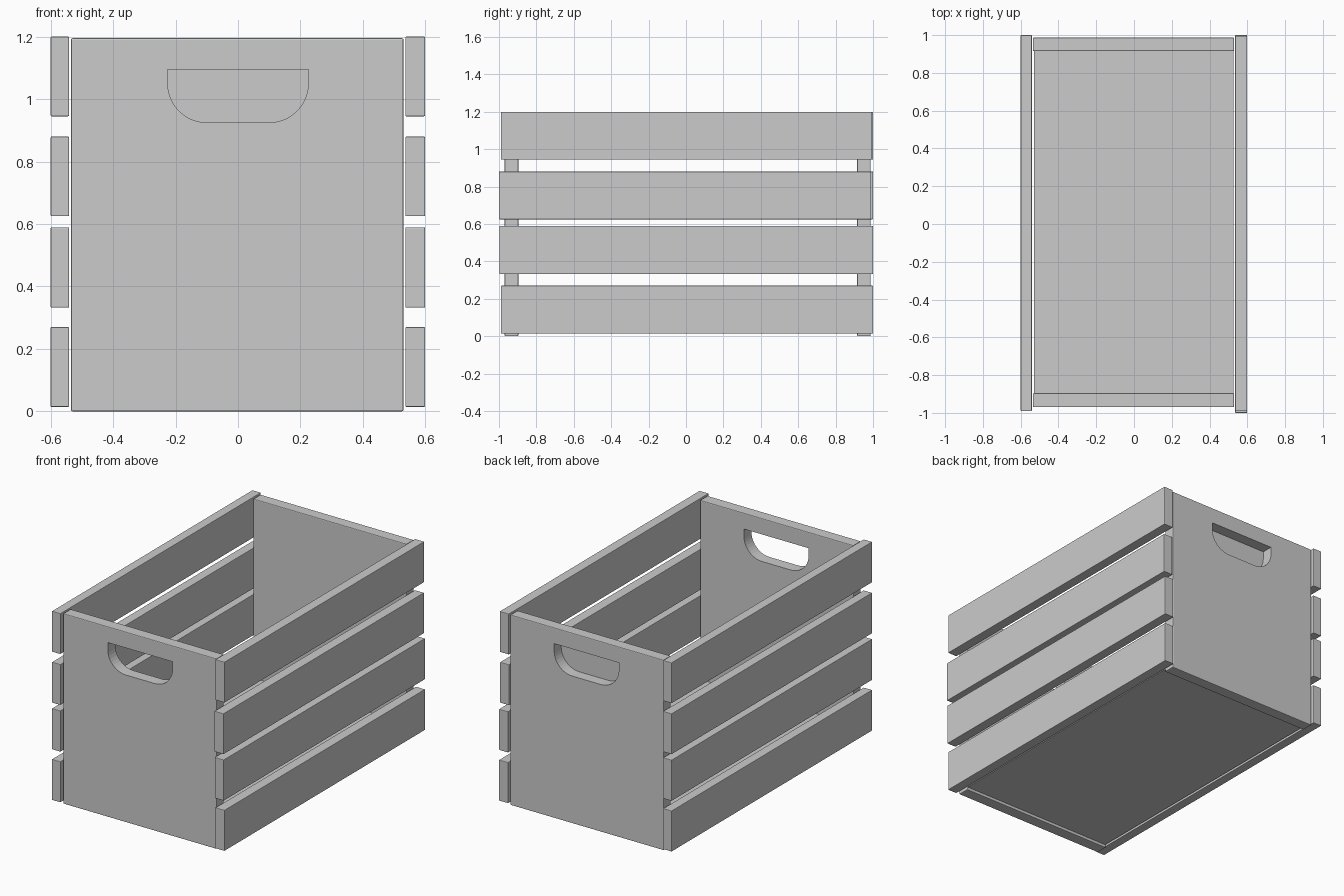
import bpy, bmesh, math

if "Cube" in bpy.data.objects:
    bpy.data.objects.remove(bpy.data.objects["Cube"])


def finish(obj, bevel):
    bpy.context.collection.objects.link(obj)
    if bevel:
        mod = obj.modifiers.new("soft_edges", 'BEVEL')
        mod.width = bevel
        mod.segments = 2
    return obj


def box(name, x, y, z, bevel=0.004):
    """Box from (min, max) pairs on each axis."""
    bm = bmesh.new()
    bmesh.ops.create_cube(bm, size=1)
    for v in bm.verts:
        v.co = [lo + (c + 0.5) * (hi - lo) for c, (lo, hi) in zip(v.co, (x, y, z))]
    mesh = bpy.data.meshes.new(name)
    bm.to_mesh(mesh)
    bm.free()
    return finish(bpy.data.objects.new(name, mesh), bevel)


def handle_cutter(name, y0, y1):
    """Handle shape: square top corners, round lower corners."""
    half, top, bottom, r = 0.225, 1.095, 0.925, 0.125
    pts = [(half, top), (-half, top)]
    for cx, start in ((-half + r, 180), (half - r, 270)):
        for i in range(11):
            a = math.radians(start + 9 * i)
            pts.append((cx + r * math.cos(a), bottom + r + r * math.sin(a)))
    bm = bmesh.new()
    face = bm.faces.new([bm.verts.new((x, y0, z)) for x, z in pts])
    ext = bmesh.ops.extrude_face_region(bm, geom=[face])["geom"]
    bmesh.ops.translate(bm, vec=(0, y1 - y0, 0),
                        verts=[e for e in ext if isinstance(e, bmesh.types.BMVert)])
    bmesh.ops.recalc_face_normals(bm, faces=bm.faces)
    mesh = bpy.data.meshes.new(name)
    bm.to_mesh(mesh)
    bm.free()
    obj = finish(bpy.data.objects.new(name, mesh), 0)
    obj.hide_render = True
    obj.display_type = 'WIRE'
    return obj


# End panels: open handle in front, closed recess at the back
for side, y, cut in (("front", (-0.97, -0.896), (-1.1, -0.8)),
                     ("back", (0.915, 0.987), (0.917, 1.1))):
    panel = box(side + "_panel", (-0.535, 0.53), y, (0, 1.195), 0.005)
    mod = panel.modifiers.new("handle", 'BOOLEAN')
    mod.operation = 'DIFFERENCE'
    mod.solver = 'EXACT'
    mod.object = handle_cutter(side + "_handle_cutter", *cut)

# Floor board between the end panels
box("floor_board", (-0.53, 0.527), (-0.9, 0.918), (0.018, 0.07), 0)

# Side slats, slightly uneven in length
slats = [(0.014, 0.27, -0.99, 1.0), (0.332, 0.589, -0.997, 1.0),
         (0.625, 0.88, -1.0, 0.99), (0.945, 1.2, -0.99, 0.993)]
for i, (z0, z1, y0, y1) in enumerate(slats):
    box(f"right_slat_{i + 1}", (0.536, 0.599), (y0, y1), (z0, z1), 0.003)
    box(f"left_slat_{i + 1}", (-0.6, -0.541), (-0.99, 1.0), (z0, z1), 0.003)
